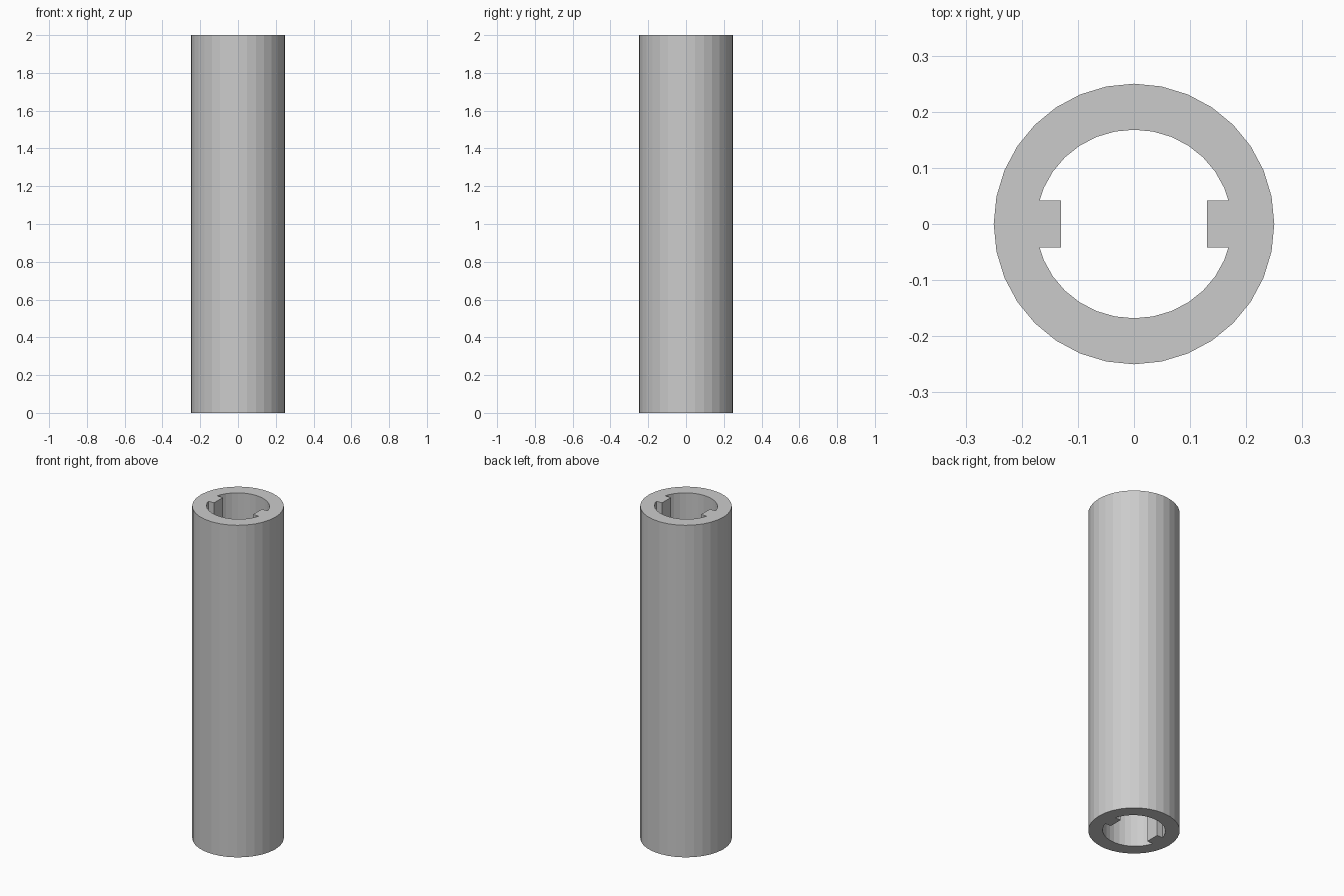
import bpy
import bmesh
from math import sin, cos, pi

if "Cube" in bpy.data.objects:
    bpy.data.objects.remove(bpy.data.objects["Cube"])

HEIGHT = 2.0
OUTER_R = 0.25
BORE_X, BORE_Y = 0.174, 0.168
KEY_X, KEY_Y = 0.13, 0.042
STEPS = 32


def ring(rx, ry, indices):
    return [(rx * cos(2 * pi * i / STEPS), ry * sin(2 * pi * i / STEPS)) for i in indices]


# outer wall profile
outer = ring(OUTER_R, OUTER_R, range(STEPS))

# bore profile: upper arc between the two keys, then the same turned half way round
shoulder = BORE_X * 0.966
half = [(KEY_X, KEY_Y), (shoulder, KEY_Y)]
half += ring(BORE_X, BORE_Y, range(2, STEPS // 2 - 1))
half += [(-shoulder, KEY_Y), (-KEY_X, KEY_Y)]
bore = half + [(-x, -y) for x, y in half]

bm = bmesh.new()
cap_edges = ([], [])

# side walls of both profiles
for profile in (outer, bore):
    low = [bm.verts.new((x, y, 0)) for x, y in profile]
    high = [bm.verts.new((x, y, HEIGHT)) for x, y in profile]
    n = len(profile)
    for i in range(n):
        j = (i + 1) % n
        bm.faces.new((low[i], low[j], high[j], high[i]))
        cap_edges[0].append(bm.edges.get((low[i], low[j])))
        cap_edges[1].append(bm.edges.get((high[i], high[j])))

# end faces with the keyed hole
for edges, nz in zip(cap_edges, (-1, 1)):
    bmesh.ops.triangle_fill(bm, edges=edges, use_beauty=True, normal=(0, 0, nz))
bmesh.ops.recalc_face_normals(bm, faces=bm.faces[:])

mesh = bpy.data.meshes.new("keyed_tube")
bm.to_mesh(mesh)
bm.free()
tube = bpy.data.objects.new("keyed_tube", mesh)
bpy.context.collection.objects.link(tube)
